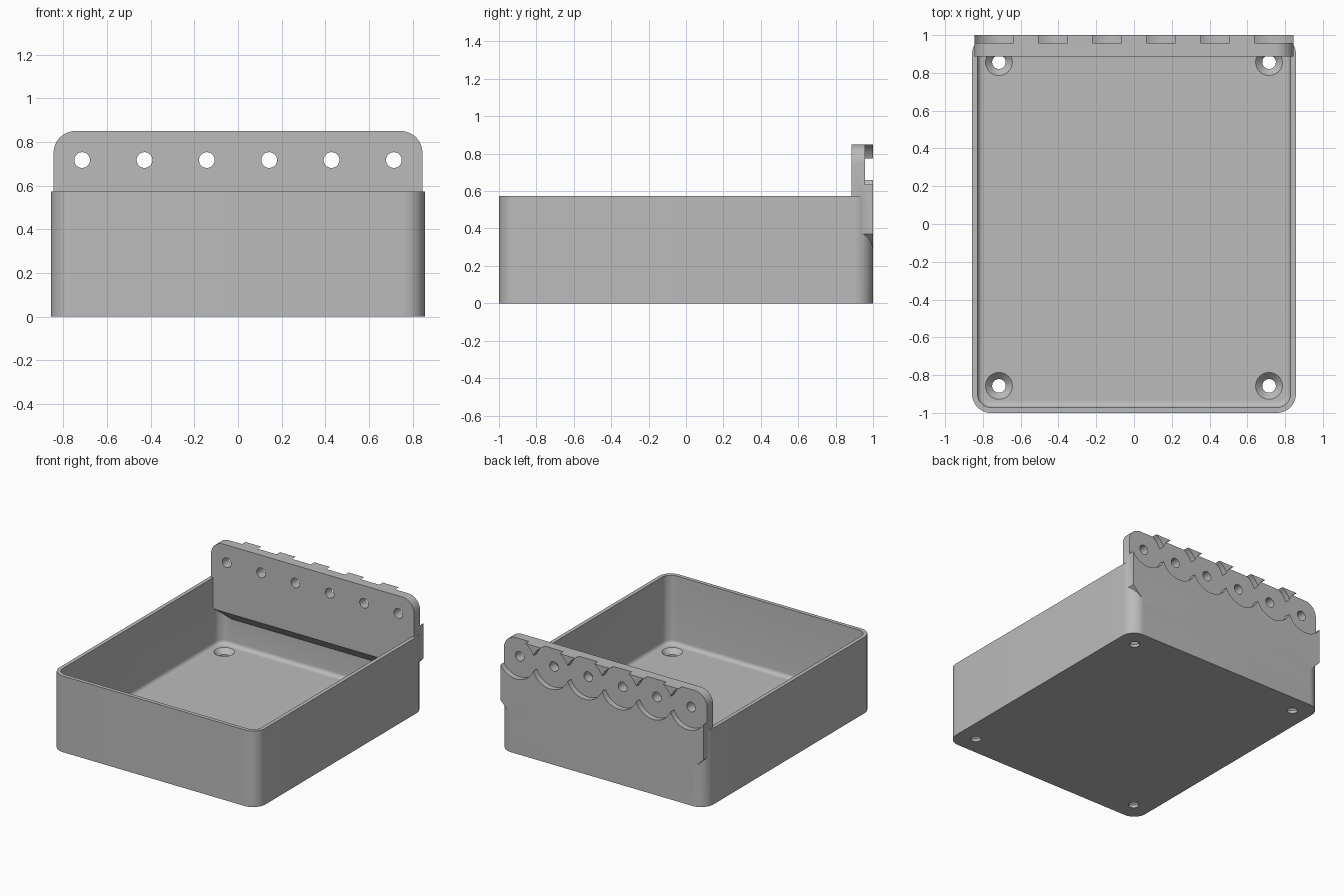
import bpy
import bmesh
from math import sin, cos, pi, radians

cube = bpy.data.objects.get("Cube")
if cube:
    bpy.data.objects.remove(cube, do_unlink=True)

HALF_X, HALF_Y, RIM = 0.857, 1.0, 0.573
WALL, FLOOR, CORNER = 0.029, 0.057, 0.1
PLATE_X, PLATE_FRONT, PLATE_TOP = 0.845, 0.886, 0.85
HOLE_Z, HOLE_R, PITCH = 0.717, 0.036, 0.2857

grey = bpy.data.materials.new("plain grey")
grey.use_nodes = True
grey.diffuse_color = (0.5, 0.5, 0.5, 1)
grey.node_tree.nodes["Principled BSDF"].inputs["Base Color"].default_value = grey.diffuse_color


def loft(name, rings):
    """Solid through a stack of rings of equal length, capped at both ends."""
    bm = bmesh.new()
    loops = [[bm.verts.new(p) for p in ring] for ring in rings]
    n = len(loops[0])
    for a, b in zip(loops, loops[1:]):
        for i in range(n):
            j = (i + 1) % n
            bm.faces.new((a[i], a[j], b[j], b[i]))
    bm.faces.new(loops[0][::-1])
    bm.faces.new(loops[-1])
    bmesh.ops.recalc_face_normals(bm, faces=bm.faces)
    mesh = bpy.data.meshes.new(name)
    bm.to_mesh(mesh)
    bm.free()
    mesh.materials.append(grey)
    obj = bpy.data.objects.new(name, mesh)
    bpy.context.collection.objects.link(obj)
    return obj


def arc(cx, cy, r, start, end, steps):
    return [(cx + r * cos(start + (end - start) * i / steps),
             cy + r * sin(start + (end - start) * i / steps)) for i in range(steps + 1)]


def rounded_ring(hx, hy, r, z):
    pts = []
    for k, (sx, sy) in enumerate([(1, 1), (-1, 1), (-1, -1), (1, -1)]):
        pts += arc(sx * (hx - r), sy * (hy - r), r, k * pi / 2, (k + 1) * pi / 2, 12)
    return [(x, y, z) for x, y in pts]


def circle(r, steps=48):
    return arc(0, 0, r, 0, 2 * pi, steps)[:-1]


def prism_y(name, outline, y0, y1):
    return loft(name, [[(x, y, z) for x, z in outline] for y in (y0, y1)])


def boolean(target, tool, operation):
    """Apply a boolean at once and discard the tool."""
    mod = target.modifiers.new(operation, 'BOOLEAN')
    mod.operation, mod.solver, mod.object = operation, 'EXACT', tool
    bpy.context.view_layer.update()
    deps = bpy.context.evaluated_depsgraph_get()
    mesh = bpy.data.meshes.new_from_object(target.evaluated_get(deps))
    target.modifiers.clear()
    target.data = mesh
    bpy.data.objects.remove(tool, do_unlink=True)


# Open tray: rounded block with a filleted cavity
tray = loft("storage_tray", [rounded_ring(HALF_X, HALF_Y, CORNER, z) for z in (0, RIM)])
fillet = 0.03
rings = []
for i in range(7):
    a = i / 6 * pi / 2
    inset = WALL + fillet * (1 - sin(a))
    rings.append(rounded_ring(HALF_X - inset, HALF_Y - inset, CORNER - inset,
                              FLOOR + fillet * (1 - cos(a))))
rings.append(rounded_ring(HALF_X - WALL, HALF_Y - WALL, CORNER - WALL, RIM + 0.1))
boolean(tray, loft("cavity_cutter", rings), 'DIFFERENCE')

# Mounting plate: rounded top corners, chamfered lower corners
half = [(0.725, 0.25), (PLATE_X, 0.37)]
half += arc(PLATE_X - CORNER, PLATE_TOP - CORNER, CORNER, 0, pi / 2, 12)
outline = half + [(-x, z) for x, z in reversed(half)]
plate = prism_y("mounting_plate", outline, PLATE_FRONT, HALF_Y)

# Sloped underside on the inner face of the plate
slope = [(0.8, 0.426), (0.8, 0.2), (0.971, 0.2), (0.971, 0.255)]
boolean(plate, loft("slope_cutter", [[(x, y, z) for y, z in slope] for x in (-1, 1)]), 'DIFFERENCE')
boolean(tray, plate, 'UNION')

# Overlapping round recesses and screw holes along the back
for i in range(6):
    cx = (i - 2.5) * PITCH
    for r, y0 in ((0.154, 0.958), (HOLE_R, 0.8)):
        disc = [(cx + x, HOLE_Z + z) for x, z in circle(r)]
        boolean(tray, prism_y("back_cutter", disc, y0, 1.1), 'DIFFERENCE')

# Countersunk holes in the floor corners
sink = [(HOLE_R, -0.1), (HOLE_R, 0.021), (0.071, FLOOR), (0.071, 0.1)]
for sx in (-1, 1):
    for sy in (-1, 1):
        cutter = loft("countersink_cutter", [
            [(sx * 0.715 + x, sy * 0.857 + y, z) for x, y in circle(r)] for r, z in sink])
        boolean(tray, cutter, 'DIFFERENCE')

# Smooth rounded faces, keep edges crisp
bpy.ops.object.select_all(action='DESELECT')
tray.select_set(True)
bpy.context.view_layer.objects.active = tray
bpy.ops.object.shade_smooth_by_angle(angle=radians(30))
